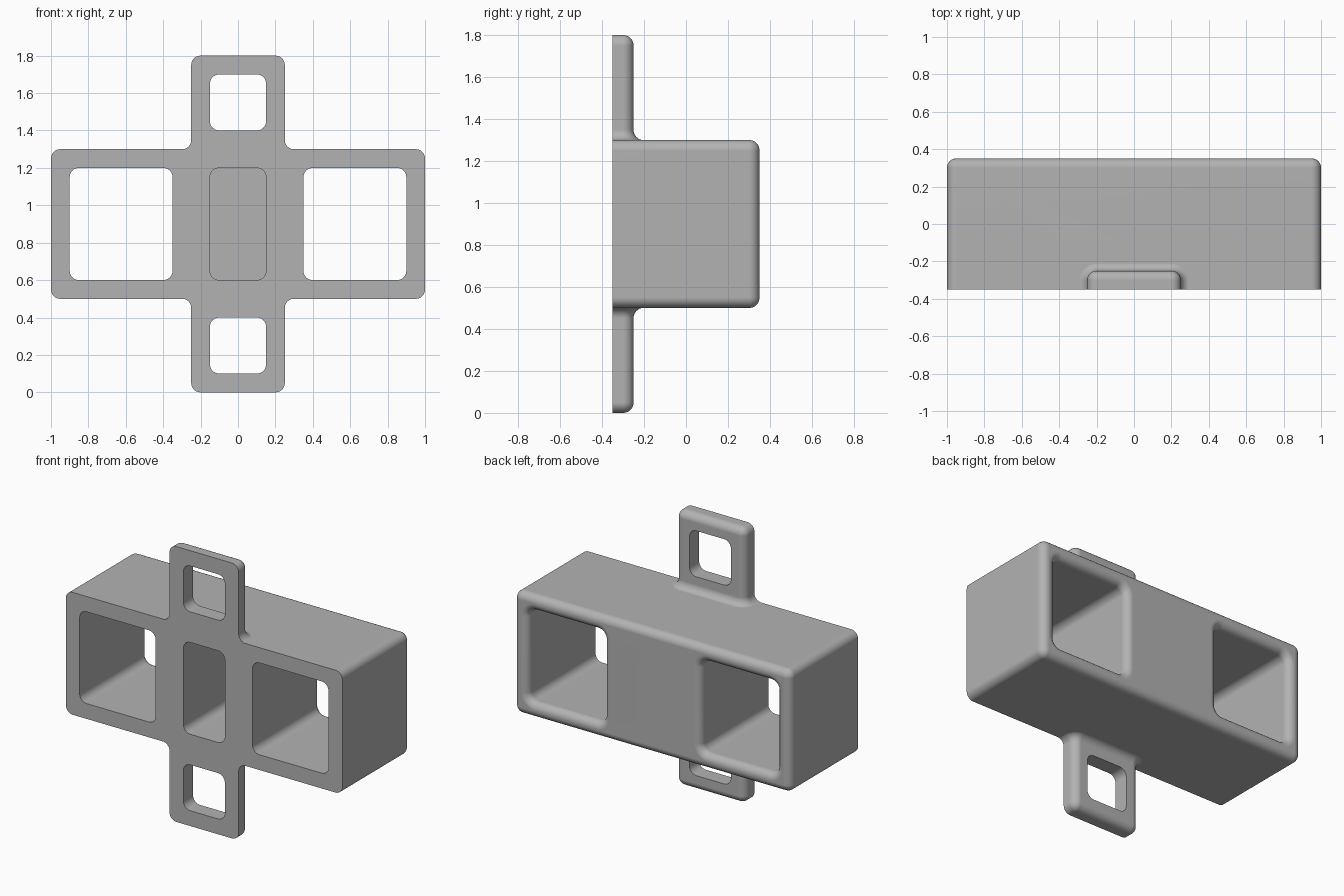
import bpy
import bmesh
from math import sin, cos, pi

if "Cube" in bpy.data.objects:
    bpy.data.objects.remove(bpy.data.objects["Cube"], do_unlink=True)

R = 0.05                                    # common rounding radius
SEG = 8                                     # segments per quarter turn
MID = 0.9                                   # height of the mirror plane
FRONT, BACK = -0.35, 0.35
QUARTER = [pi / 2 * i / SEG for i in range(SEG + 1)]

gray = bpy.data.materials.new("plain gray")
gray.use_nodes = True
gray.diffuse_color = (0.45, 0.45, 0.45, 1)
gray.node_tree.nodes["Principled BSDF"].inputs["Base Color"].default_value = gray.diffuse_color


def loft(name, rings):
    """Skin equal-length rings of points and cap both ends."""
    bm = bmesh.new()
    loops = [[bm.verts.new(p) for p in ring] for ring in rings]
    for a, b in zip(loops, loops[1:]):
        for i in range(len(a)):
            j = (i + 1) % len(a)
            bm.faces.new((a[i], a[j], b[j], b[i]))
    bm.faces.new(loops[0])
    bm.faces.new(loops[-1])
    bmesh.ops.recalc_face_normals(bm, faces=bm.faces)
    mesh = bpy.data.meshes.new(name)
    bm.to_mesh(mesh)
    bm.free()
    mesh.materials.append(gray)
    ob = bpy.data.objects.new(name, mesh)
    bpy.context.collection.objects.link(ob)
    return ob


def round_rect(cx, cz, hw, hh, y, grow=0):
    """Rounded rectangle facing y, offset outwards by grow."""
    r = R + grow
    corners = [(1, 1), (-1, 1), (-1, -1), (1, -1)]
    return [(cx + sx * (hw - R) + r * cos(a + k * pi / 2), y,
             cz + sz * (hh - R) + r * sin(a + k * pi / 2))
            for k, (sx, sz) in enumerate(corners) for a in QUARTER]


def tab_section(z, up, grow=0):
    """Tab cross-section: square at the front, rounded at the back."""
    r, w, back = R + grow, 0.25, -0.25
    pts = [(w + grow, FRONT)]
    pts += [(w - R + r * cos(a), back - R + r * sin(a)) for a in QUARTER]
    pts += [(-x, y) for x, y in reversed(pts)]
    return [(x, y, MID + up * (z - MID)) for x, y in pts]


def combine(target, tool, operation):
    tool.hide_render = True
    mod = target.modifiers.new(operation.lower(), 'BOOLEAN')
    mod.operation, mod.solver, mod.object = operation, 'EXACT', tool
    bpy.context.view_layer.objects.active = target
    bpy.ops.object.modifier_apply(modifier=mod.name)
    bpy.data.objects.remove(tool, do_unlink=True)


# Main block, rounded around its back rim
edge = R * 0.98
rings = [round_rect(0, MID, 1, 0.4, FRONT)]
rings += [round_rect(0, MID, 1, 0.4, BACK - edge + edge * sin(a), -edge * (1 - cos(a)))
          for a in QUARTER]
block = loft("bracket_block", rings)

# Upper and lower tabs, flared into the block and rounded at the tip
for up in (1, -1):
    rings = [tab_section(1.2, up, R)]
    rings += [tab_section(1.299 + R * (1 - cos(a)), up, R * (1 - sin(a))) for a in QUARTER]
    rings += [tab_section(1.8 - edge + edge * sin(a), up, -edge * (1 - cos(a)))
              for a in QUARTER]
    combine(block, loft("mounting_tab", rings), 'UNION')

# Side windows with a rounded rim at the back
flare = R * 0.96
for side in (1, -1):
    spot = (side * 0.625, MID, 0.275, 0.3)
    rings = [round_rect(*spot, FRONT - 0.1)]
    rings += [round_rect(*spot, BACK - flare + flare * sin(a), flare * (1 - cos(a)))
              for a in QUARTER]
    rings += [round_rect(*spot, BACK + 0.1, flare)]
    combine(block, loft("window_cutter", rings), 'DIFFERENCE')

# Tab holes and the blind centre pocket
for z, half_height, depth in ((1.55, 0.15, 0), (0.25, 0.15, 0), (MID, 0.3, 0.25)):
    rings = [round_rect(0, z, 0.15, half_height, y) for y in (FRONT - 0.1, depth)]
    combine(block, loft("hole_cutter", rings), 'DIFFERENCE')

# Smooth rounds, crisp edges, flat broad faces
for ob in bpy.context.selected_objects:
    ob.select_set(False)
block.select_set(True)
bpy.context.view_layer.objects.active = block
bpy.ops.object.shade_smooth_by_angle(angle=pi / 6)
normals = block.modifiers.new("weighted_normals", 'WEIGHTED_NORMAL')
normals.keep_sharp = True
